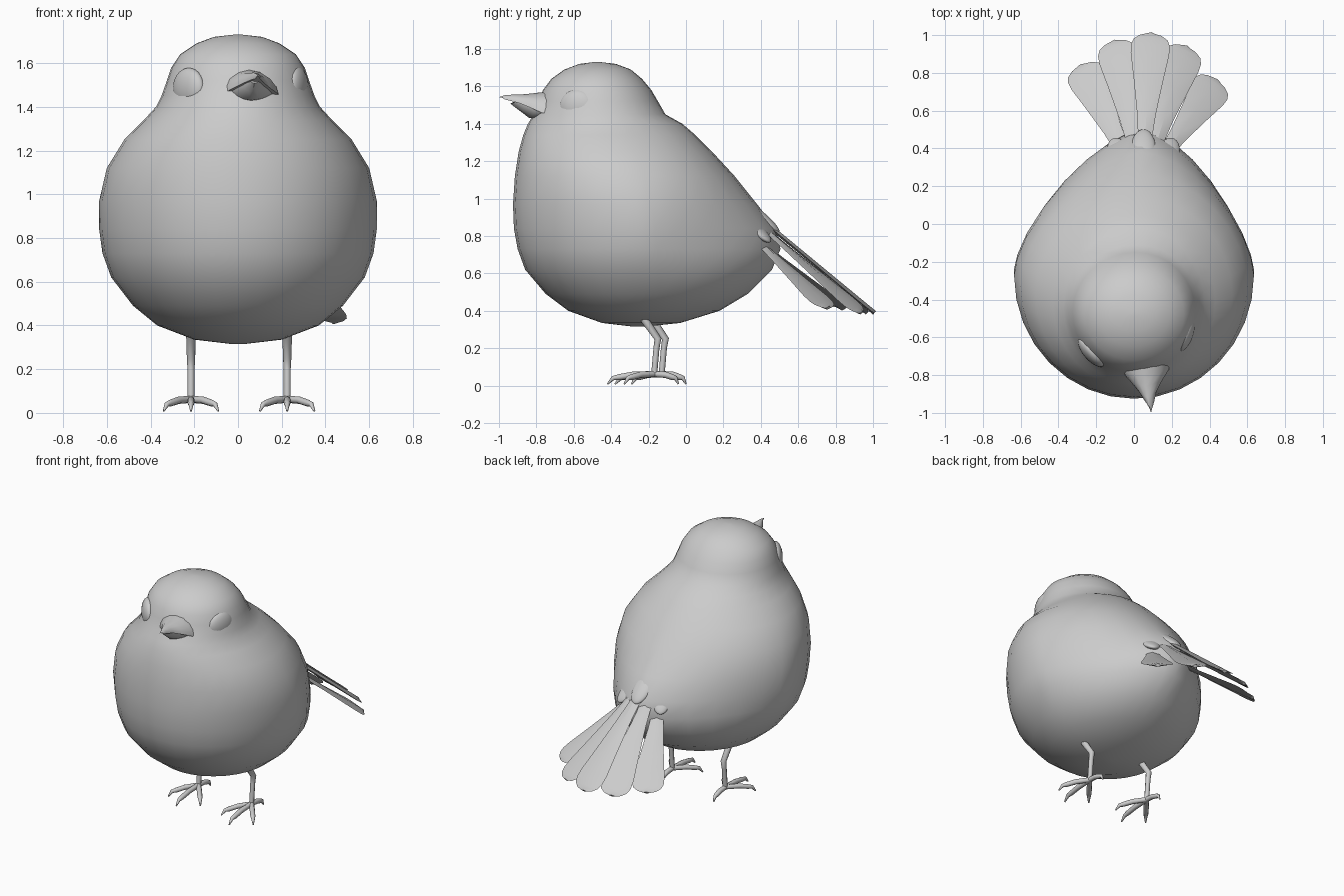
import bpy, bmesh, math
from mathutils import Vector, Matrix

if "Cube" in bpy.data.objects:
    bpy.data.objects.remove(bpy.data.objects["Cube"])


def finish(ob, angle=50):
    bpy.ops.object.select_all(action='DESELECT')
    ob.select_set(True)
    bpy.context.view_layer.objects.active = ob
    bpy.ops.object.shade_smooth_by_angle(angle=math.radians(angle))
    return ob


def loft(name, rings, angle=50):
    """Skin a list of equal-length closed rings and cap both ends."""
    bm = bmesh.new()
    rows = [[bm.verts.new(p) for p in r] for r in rings]
    n = len(rows[0])
    for a, b in zip(rows, rows[1:]):
        for i in range(n):
            j = (i + 1) % n
            bm.faces.new((a[i], a[j], b[j], b[i]))
    bm.faces.new(rows[0][::-1])
    bm.faces.new(rows[-1])
    bmesh.ops.recalc_face_normals(bm, faces=bm.faces)
    me = bpy.data.meshes.new(name)
    bm.to_mesh(me)
    bm.free()
    ob = bpy.data.objects.new(name, me)
    bpy.context.collection.objects.link(ob)
    return finish(ob, angle)


def ellipsoid(name, loc, scale, rot):
    bpy.ops.mesh.primitive_uv_sphere_add(segments=24, ring_count=14)
    ob = bpy.context.object
    ob.name = name
    ob.matrix_world = Matrix.Translation(loc) @ rot @ Matrix.Diagonal((*scale, 1))
    return finish(ob, 180)


def tube(name, paths):
    """Round tubes through (x, y, z, radius) points, as one mesh."""
    cu = bpy.data.curves.new(name, 'CURVE')
    cu.dimensions = '3D'
    cu.bevel_depth = 1
    cu.bevel_resolution = 2
    cu.use_fill_caps = True
    for path in paths:
        sp = cu.splines.new('POLY')
        sp.points.add(len(path) - 1)
        for pt, (x, y, z, r) in zip(sp.points, path):
            pt.co = (x, y, z, 1)
            pt.radius = r
    ob = bpy.data.objects.new(name, cu)
    bpy.context.collection.objects.link(ob)
    bpy.ops.object.select_all(action='DESELECT')
    ob.select_set(True)
    bpy.context.view_layer.objects.active = ob
    bpy.ops.object.convert(target='MESH')
    return finish(bpy.context.object, 60)


def power(v, e):
    return math.copysign(abs(v) ** e, v)


# Body and head: horizontal slices (z, front y, back y, half width)
SLICES = [
    (0.315, -0.28, -0.22, 0.03), (0.335, -0.45, -0.03, 0.20), (0.40, -0.63, 0.18, 0.37),
    (0.49, -0.75, 0.33, 0.48), (0.62, -0.86, 0.46, 0.58), (0.73, -0.90, 0.505, 0.62),
    (0.84, -0.92, 0.48, 0.635), (0.97, -0.925, 0.38, 0.635), (1.12, -0.915, 0.26, 0.60),
    (1.25, -0.895, 0.14, 0.52), (1.34, -0.87, 0.05, 0.43), (1.40, -0.845, -0.02, 0.375),
    (1.45, -0.815, -0.11, 0.35), (1.52, -0.785, -0.15, 0.325), (1.58, -0.765, -0.185, 0.305),
    (1.64, -0.72, -0.235, 0.265), (1.69, -0.65, -0.295, 0.19), (1.72, -0.57, -0.375, 0.11),
    (1.73, -0.49, -0.46, 0.02)]
SIDES = 32
rings = []
for z, yf, yb, w in SLICES:
    yc = min((yf + yb) / 2, -0.24)
    taper = 2 - 0.55 * math.exp(-((z - 0.8) / 0.28) ** 2)   # rump is more pointed
    ring = []
    for i in range(SIDES):
        a = 2 * math.pi * i / SIDES
        c, s = math.cos(a), math.sin(a)
        if s > 0:
            x, y = w * power(c, 2 / taper), yc + (yb - yc) * power(s, 2 / taper)
            x += 0.05 * ((y - yc) / 0.75) ** 2
        else:
            x, y = w * c, yc + (yc - yf) * s
        ring.append((x, y, z))
    rings.append(ring)
loft("body", rings, 180)

# Eyes: flattened balls facing out, the head being turned slightly to +x
for side, loc, yaw in (("left", (-0.225, -0.675, 1.485), -50), ("right", (0.27, -0.58, 1.49), 72)):
    ellipsoid(side + "_eye", loc, (0.10, 0.045, 0.093), Matrix.Rotation(math.radians(yaw), 4, 'Z'))


# Beak halves: (centre x, y, half width, top z, bottom z)
def beak(name, stations, upper):
    rs = []
    for cx, y, hw, zt, zb in stations:
        ring = []
        for i in range(9):
            a = math.pi * i / 8
            h = math.sin(a) ** 1.2
            z = zb + (zt - zb) * h if upper else zt - (zt - zb) * h
            back = 0.03 * abs(math.cos(a))
            ring.append((cx + hw * math.cos(a), y + back, z))
        rs.append(ring)
    loft(name, rs, 45)


beak("upper_beak", [
    (0.045, -0.70, 0.14, 1.575, 1.44), (0.055, -0.80, 0.13, 1.565, 1.458),
    (0.063, -0.86, 0.085, 1.558, 1.485), (0.073, -0.92, 0.045, 1.556, 1.51),
    (0.083, -0.97, 0.024, 1.553, 1.523), (0.09, -1.0, 0.008, 1.542, 1.53)], True)
beak("lower_beak", [
    (0.045, -0.70, 0.12, 1.47, 1.415), (0.055, -0.80, 0.11, 1.475, 1.425),
    (0.06, -0.84, 0.085, 1.485, 1.432), (0.067, -0.89, 0.05, 1.505, 1.47),
    (0.075, -0.94, 0.02, 1.522, 1.508)], False)

# Tail: five overlapping feathers in an arched fan
TIPS = [Vector(p) for p in ((-0.28, 0.84, 0.41), (-0.10, 0.965, 0.385), (0.09, 1.0, 0.38),
                            (0.275, 0.935, 0.385), (0.44, 0.76, 0.415))]
BASES = [Vector((0.055 + 0.05 * k, 0.40 - 0.01 * k * k, 0.875 - 0.02 * k * k)) for k in range(-2, 3)]
OUTLINE = [(0, 0.3), (0.3, 0.48), (0.6, 0.75), (0.82, 0.97), (0.9, 0.98),
           (0.95, 0.85), (0.985, 0.55), (1.0, 0.2)]
for k, (b, t) in enumerate(zip(BASES, TIPS)):
    axis = (t - b).normalized()
    lat = TIPS[min(k + 1, 4)] - TIPS[max(k - 1, 0)]
    lat = (lat - axis * lat.dot(axis)).normalized()
    nrm = lat.cross(axis).normalized()
    rs = []
    for s, w in OUTLINE:
        p = b.lerp(t, s) + nrm * 0.006 * (2 - abs(k - 2))
        rs.append([p - lat * 0.105 * w, p + nrm * 0.012, p + lat * 0.105 * w, p - nrm * 0.012])
    loft(f"tail_feather_{k + 1}", rs, 30)

# Small coverts where the tail leaves the body
for name, x, y, z, yaw in (("middle", 0.05, 0.40, 0.90, 0), ("left", -0.07, 0.36, 0.85, 25),
                           ("right", 0.17, 0.36, 0.85, -25)):
    rot = Matrix.Rotation(math.radians(yaw), 4, 'Z') @ Matrix.Rotation(math.radians(-40), 4, 'X')
    ellipsoid(name + "_covert", (x, y, z), (0.065, 0.13, 0.03), rot)

# Legs and feet: bent shank, three front toes, one hind toe, hooked claws
for side, x, y in (("left", -0.215, -0.13), ("right", 0.225, -0.17)):
    hub = (x, y, 0.062, 0.016)
    tube(side + "_leg", [[(x, y - 0.08, 0.42, 0.026), (x, y - 0.05, 0.35, 0.022),
                          (x, y + 0.02, 0.25, 0.019), (x, y + 0.012, 0.2, 0.016), hub]])
    toes = []
    for dx, dy in ((-0.125, -0.16), (0, -0.25), (0.125, -0.16), (0, 0.13)):
        toes.append([hub] + [(x + dx * f, y + dy * f, z, r) for f, z, r in (
            (0.45, 0.058, 0.017), (0.75, 0.045, 0.016), (0.88, 0.04, 0.012), (1.0, 0.008, 0.004))])
    tube(side + "_foot", toes)
